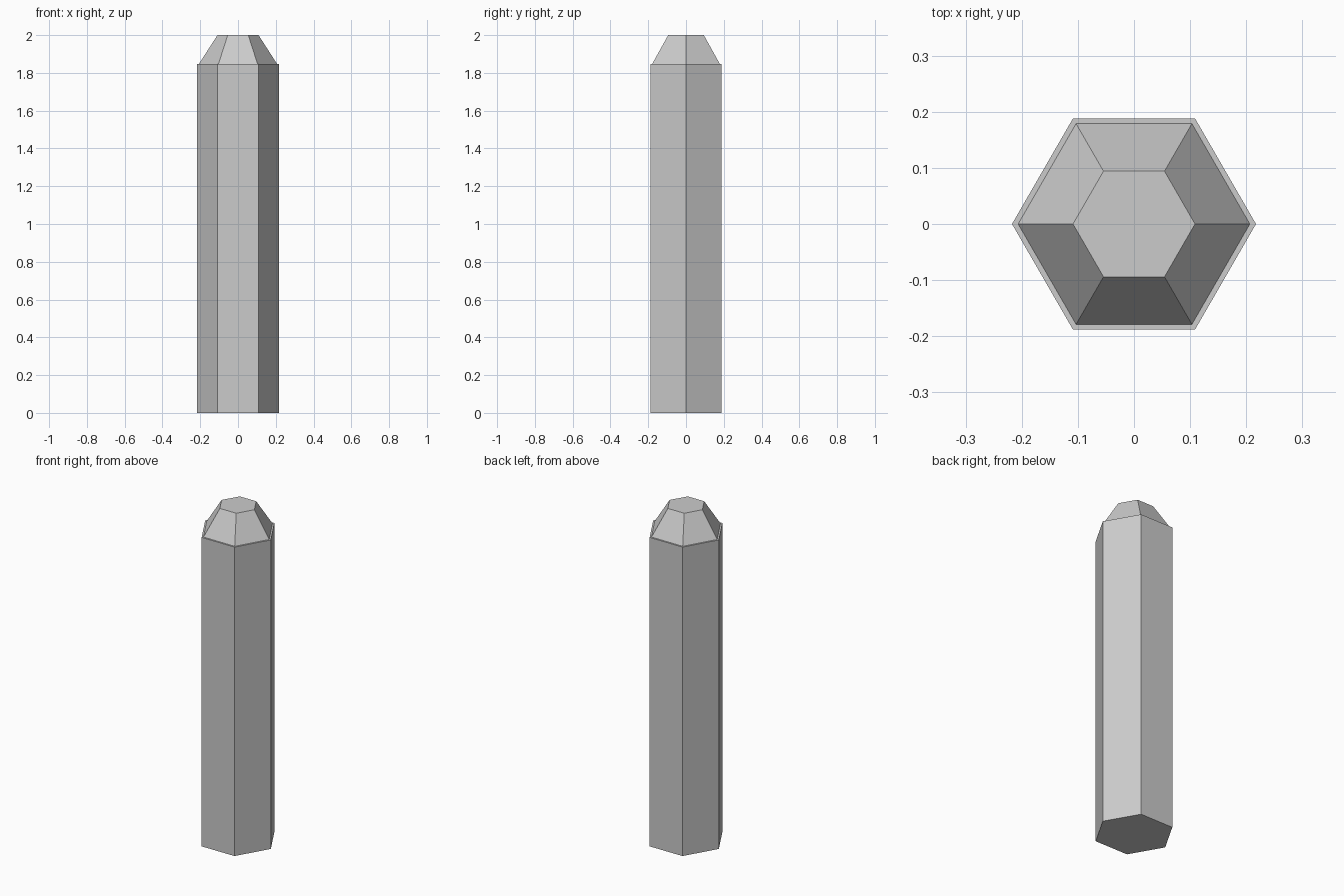
import bpy

if "Cube" in bpy.data.objects:
    bpy.data.objects.remove(bpy.data.objects["Cube"])

SIDES = 6
BODY_TOP = 1.848


def hex_part(name, r_bottom, r_top, z0, z1):
    """Flat-faced hexagonal frustum with a corner on the +x axis."""
    bpy.ops.mesh.primitive_cone_add(vertices=SIDES, radius1=r_bottom, radius2=r_top,
                                    depth=z1 - z0, location=(0, 0, (z0 + z1) / 2))
    ob = bpy.context.object
    ob.name = name
    # the primitive starts with a corner on y; turn it onto x
    ob.rotation_euler.z = 3.14159265 / SIDES
    bpy.ops.object.transform_apply(location=False, rotation=True, scale=False)
    return ob


# Tall straight post
hex_part("post_shaft", 0.2174, 0.2174, 0, BODY_TOP)
# Tapered cap, set in slightly to leave a thin ledge
hex_part("post_cap", 0.2065, 0.1087, BODY_TOP, 2.0)
